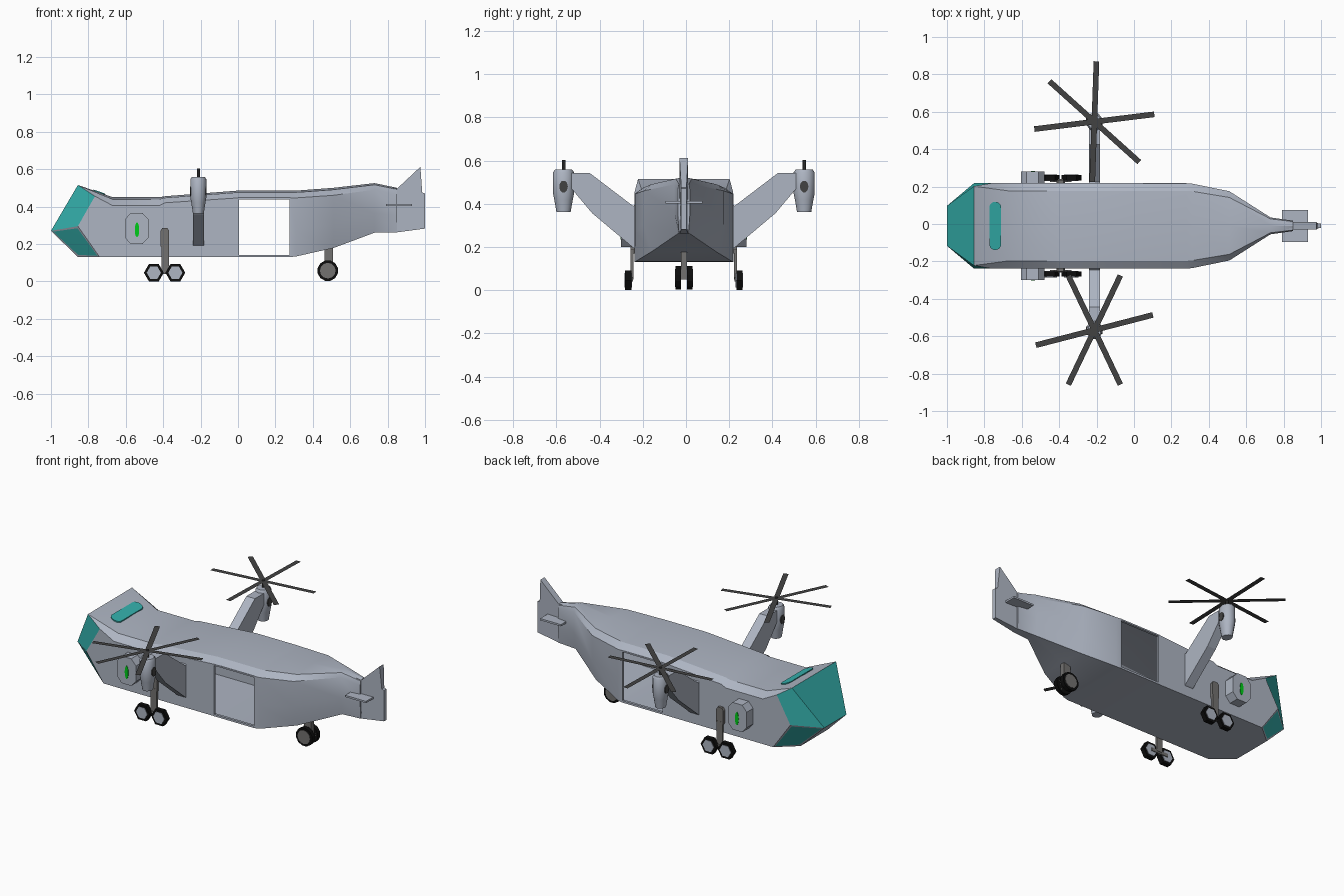
import bpy, bmesh, math

if "Cube" in bpy.data.objects:
    bpy.data.objects.remove(bpy.data.objects["Cube"])

CY = -0.01  # centre plane of the craft


def material(name, rgb):
    m = bpy.data.materials.new(name)
    m.diffuse_color = (*rgb, 1)
    m.use_nodes = True
    m.node_tree.nodes["Principled BSDF"].inputs["Base Color"].default_value = m.diffuse_color
    return m


BODY = material("pale_grey", (0.42, 0.46, 0.54))
GLASS = material("teal_glass", (0.035, 0.44, 0.42))
GEAR = material("gear_grey", (0.17, 0.165, 0.16))
DARK = material("rotor_dark_grey", (0.055, 0.055, 0.055))
TIRE = material("tire_black", (0.004, 0.004, 0.004))
GREEN = material("light_green", (0.0, 0.6, 0.01))


def build(name, verts, faces, mat, smooth=None):
    me = bpy.data.meshes.new(name)
    me.from_pydata(verts, [], faces)
    bm = bmesh.new()
    bm.from_mesh(me)
    bmesh.ops.recalc_face_normals(bm, faces=bm.faces)
    bm.to_mesh(me)
    bm.free()
    me.materials.append(mat)
    ob = bpy.data.objects.new(name, me)
    bpy.context.collection.objects.link(ob)
    if smooth:
        smooth_object(ob, smooth)
    return ob


def smooth_object(ob, angle):
    bpy.ops.object.select_all(action='DESELECT')
    ob.select_set(True)
    bpy.context.view_layer.objects.active = ob
    bpy.ops.object.shade_smooth_by_angle(angle=math.radians(angle))


def loft(name, rings, mat, smooth=None):
    n = len(rings[0])
    faces = [(r * n + i, r * n + (i + 1) % n, (r + 1) * n + (i + 1) % n, (r + 1) * n + i)
             for r in range(len(rings) - 1) for i in range(n)]
    faces += [tuple(range(n)), tuple(range((len(rings) - 1) * n, len(rings) * n))]
    return build(name, [v for r in rings for v in r], faces, mat, smooth)


def prism(name, pts, axis, a, b, mat):
    """Extrude a 2D outline along x or y from a to b."""
    put = (lambda p, d: (d, p[0], p[1])) if axis == 'x' else (lambda p, d: (p[0], d, p[1]))
    return loft(name, [[put(p, d) for p in pts] for d in (a, b)], mat)


def ngon(cx, cz, rx, rz, n, turn=0.0):
    return [(cx + rx * math.cos(math.tau * i / n + turn), cz + rz * math.sin(math.tau * i / n + turn))
            for i in range(n)]


def box(name, x0, x1, y0, y1, z0, z1, mat):
    return prism(name, [(x0, z0), (x1, z0), (x1, z1), (x0, z1)], 'y', y0, y1, mat)


# Fuselage: lofted open shell, each half ring runs from keel to roof centre
def full_ring(half):
    pts = half + [(x, -y, z) for x, y, z in half[-2:0:-1]]
    return [(x, y + CY, z) for x, y, z in pts]


rings = [full_ring([(-.74, 0, .13), (-.74, .228, .13), (-.856, .228, .295),
                    (-.765, .228, .455), (-.856, .212, .515), (-.856, 0, .515)])]
# station: x, half width, keel half width, bottom, wall top, roof
stations = [(-.67, .228, .228, .13, .405, .45), (-.42, .228, .228, .13, .405, .45),
            (-.39, .228, .228, .13, .42, .455), (0, .228, .228, .13, .446, .485),
            (.28, .228, .228, .13, .446, .485), (.31, .226, .224, .133, .446, .485),
            (.51, .185, .15, .178, .46, .50), (.73, .045, .03, .26, .49, .525),
            (.85, .028, .022, .262, .465, .50)]
for x, w, wk, zb, ze, zc in stations:
    rings.append(full_ring([(x, 0, zb), (x, wk, zb), (x, w, zb + .45 * (ze - zb)), (x, w, ze),
                            (x, w * .82, ze + .75 * (zc - ze)), (x, 0, zc)]))
verts = [v for r in rings for v in r]
faces = []
for r in range(len(rings) - 1):
    for i in range(10):
        if r == 4 and i in (1, 2, 7, 8):  # open doorways on both sides
            continue
        j = (i + 1) % 10
        faces.append((r * 10 + i, r * 10 + j, r * 10 + 10 + j, r * 10 + 10 + i))
k = len(verts)
faces.append(tuple(range(k - 10, k)))
verts += [(-1, CY + .107, .27), (-1, CY - .107, .27), (-.856, CY + .13, .13), (-.856, CY - .13, .13)]
glass = [(k, k + 1, 6, 5, 4), (k, 4, 3, 2), (k + 1, 6, 7, 8)]
chin = [(k, 2, 1, k + 2), (k + 1, 8, 9, k + 3)]
first_glass = len(faces)
faces += glass + chin + [(k, k + 1, k + 3, k + 2), (k + 2, k + 3, 9, 0, 1)]
fuselage = build("fuselage", verts, faces, BODY)
fuselage.data.materials.append(GLASS)
bm = bmesh.new()
bm.from_mesh(fuselage.data)
bm.faces.ensure_lookup_table()
for f in bm.faces[first_glass:first_glass + 3]:
    f.material_index = 1
chin_faces = bm.faces[first_glass + 3:first_glass + 5]
bmesh.ops.inset_individual(bm, faces=chin_faces, thickness=.014)
for f in chin_faces:
    f.material_index = 1
bm.to_mesh(fuselage.data)
bm.free()
smooth_object(fuselage, 28)

# Roof window: a thin slot-shaped plate on the sloping cockpit roof
outline = []
for i in range(16):
    a = math.tau * (i + .5) / 16
    outline.append((-.742 + .032 * math.cos(a), CY + .032 * math.sin(a) + math.copysign(.097, math.sin(a))))
slope = lambda x: .515 - (x + .856) * .35
loft("roof_window", [[(x, y, slope(x) + d) for x, y in outline] for d in (-.002, .005)], GLASS)

# Tail fin and stabiliser
fin = [(.73, .515), (.85, .495), (.975, .612), (.985, .475), (1, .47), (1, .282), (.85, .262), (.76, .30)]
half_y = lambda x: .012 if x > .98 else .02
loft("tail_fin", [[(x, CY + s * half_y(x), z) for x, z in fin] for s in (-1, 1)], BODY)
box("stabiliser", .79, .93, CY - .086, CY + .086, .402, .413, BODY)

# Tail wheels on a central strut
box("tail_strut", .462, .508, CY - .014, CY + .014, .05, .2, GEAR)
for s in (-1, 1):
    y0, y1 = CY + s * .014, CY + s * .039
    prism("tail_tire", ngon(.48, .057, .056, .056, 12, math.pi / 12), 'y', y0, y1, TIRE)
    prism("tail_hub", ngon(.48, .057, .042, .042, 12), 'y', y0, y1 + s * .003, GEAR)

ROTOR_X = -.212
for s, side, angles in ((1, "back", (7, 88, 138)), (-1, "front", (14.5, 64.5, 115.5))):
    Y = lambda v: CY + s * v
    # Door frame
    for n, (x0, x1, z0, z1) in enumerate([(0, .28, .13, .142), (0, .28, .438, .447),
                                          (0, .006, .13, .447), (.275, .281, .13, .447)]):
        box(side + "_door_frame", x0, x1, Y(.214), Y(.229), z0, z1, BODY)

    # Side pod with a green light
    pod = [(-.575, .2), (-.51, .2), (-.478, .235), (-.478, .33), (-.51, .365),
           (-.575, .365), (-.605, .33), (-.605, .235)]
    prism(side + "_side_pod", pod, 'y', Y(.22), Y(.29), BODY)
    prism(side + "_pod_light", ngon(-.54, .275, .012, .04, 12), 'y', Y(.289), Y(.293), GREEN)

    # Angled rotor arm
    arm = [(.22, .405), (.235, .39), (.435, .542), (.52, .542), (.52, .47), (.425, .357), (.235, .197), (.22, .187)]
    prism(side + "_rotor_arm", [(Y(y), z) for y, z in arm], 'x', ROTOR_X - .029, ROTOR_X + .029, BODY)

    # Nacelle, vents and mast
    ry = Y(.557)
    loft(side + "_nacelle", [[(x, y, z) for x, y in ngon(ROTOR_X, ry, r * .88, r, 12)]
                             for z, r in ((.363, .033), (.42, .043), (.45, .049), (.545, .049), (.558, .04))],
         BODY, 35)
    for d in (-1, 1):
        prism(side + "_nacelle_vent", ngon(ry, .48, .02, .028, 10), 'x',
              ROTOR_X + d * .036, ROTOR_X + d * .0445, DARK)
    loft(side + "_mast", [[(x, y, z) for x, y in ngon(ROTOR_X, ry, .008, .008, 8)] for z in (.55, .603)], DARK)

    # Rotor: three flat crossing bars
    bars = []
    for a in angles:
        c, q = math.cos(math.radians(a)), math.sin(math.radians(a))
        bars += [(ROTOR_X + u * c - v * q, ry + u * q + v * c, .596 + a * 1e-5)
                 for u, v in ((-.323, -.015), (.323, -.015), (.323, .015), (-.323, .015))]
    build(side + "_rotor_blades", bars, [tuple(range(i, i + 4)) for i in (0, 4, 8)], DARK)

    # Main landing gear: leg, bogie bar and two hexagonal wheels
    leg_head = [(-.415, .19), (-.402, .17), (-.378, .17), (-.368, .19), (-.368, .27), (-.378, .285),
                (-.405, .285), (-.415, .27)]
    prism(side + "_leg_mount", leg_head, 'y', Y(.22), Y(.245), GEAR)
    box(side + "_gear_leg", -.41, -.37, Y(.233), Y(.246), .05, .2, GEAR)
    box(side + "_bogie_bar", -.45, -.335, Y(.235), Y(.25), .04, .06, GEAR)
    for wx in (-.45, -.335):
        prism(side + "_tire", ngon(wx, .046, .053, .053, 6), 'y', Y(.243), Y(.272), TIRE)
        prism(side + "_hub", ngon(wx, .046, .038, .038, 6), 'y', Y(.24), Y(.275), BODY)
